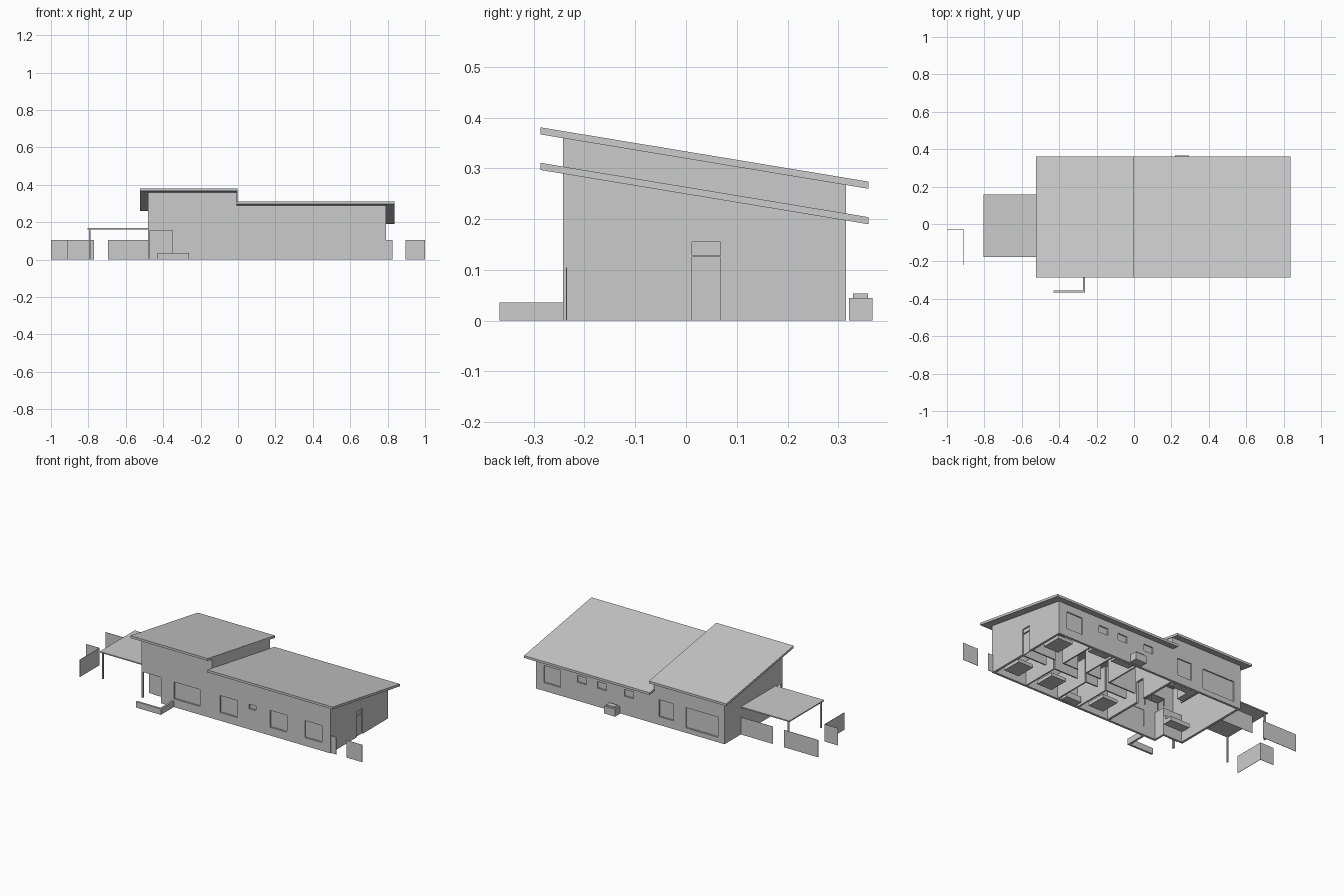
import bpy, bmesh

if "Cube" in bpy.data.objects:
    bpy.data.objects.remove(bpy.data.objects["Cube"])

def mesh_object(name, bm):
    bmesh.ops.recalc_face_normals(bm, faces=bm.faces)
    me = bpy.data.meshes.new(name)
    bm.to_mesh(me)
    bm.free()
    ob = bpy.data.objects.new(name, me)
    bpy.context.collection.objects.link(ob)
    return ob

def add_prism(bm, prof, x0, x1):
    """Extrude a (y, z) profile from x0 to x1."""
    a = [bm.verts.new((x0, y, z)) for y, z in prof]
    f = bm.faces.new(a)
    r = bmesh.ops.extrude_face_region(bm, geom=[f])
    vs = [v for v in r["geom"] if isinstance(v, bmesh.types.BMVert)]
    bmesh.ops.translate(bm, vec=(x1 - x0, 0, 0), verts=vs)

def rect(y0, y1, z0, z1):
    return [(y0, z0), (y1, z0), (y1, z1), (y0, z1)]

def prism(name, prof, x0, x1):
    bm = bmesh.new()
    add_prism(bm, prof, x0, x1)
    return mesh_object(name, bm)

def boxes(name, items):
    """One object from boxes given as (x0, x1, y0, y1, z0, z1)."""
    bm = bmesh.new()
    for x0, x1, y0, y1, z0, z1 in items:
        add_prism(bm, rect(y0, y1, z0, z1), x0, x1)
    return mesh_object(name, bm)

def cut(ob, *cutters):
    for c in cutters:
        m = ob.modifiers.new("cut", 'BOOLEAN')
        m.operation, m.solver, m.object = 'DIFFERENCE', 'EXACT', c
    dg = bpy.context.evaluated_depsgraph_get()
    me = bpy.data.meshes.new_from_object(ob.evaluated_get(dg))
    ob.modifiers.clear()
    ob.data = me
    for c in cutters:
        bpy.data.objects.remove(c)

F, B, L, R, T = -0.242, 0.315, -0.48, 0.79, 0.014   # wall faces, thickness
SLOPE = -0.1655
def under(y, base):                                 # underside of a roof
    return base + SLOPE * (y + 0.287)

def wall_profile(base, inset=0.0, z0=0.0):
    y0, y1 = F + inset, B - inset
    extra = 0.1 if inset else 0.001
    return [(y0, z0), (y1, z0), (y1, under(y1, base) + extra), (y0, under(y0, base) + extra)]

HIGH, LOW = 0.367, 0.297

# pitched roofs
for name, base, x0, x1 in (("high_roof", HIGH, -0.523, -0.003), ("low_roof", LOW, -0.008, 0.837)):
    prof = [(y, under(y, base) + h) for y, h in ((-0.287, 0), (0.36, 0), (0.36, 0.014), (-0.287, 0.014))]
    prism(name, prof, x0, x1)

# window openings: x0, x1, z0, z1
front = [(-0.26, -0.085, 0.05, 0.153), (0.05, 0.165, 0.05, 0.153), (0.245, 0.29, 0.125, 0.153),
         (0.385, 0.5, 0.05, 0.153), (0.62, 0.733, 0.05, 0.153)]
back = [(0.625, 0.735, 0.05, 0.153), (0.447, 0.51, 0.112, 0.153), (0.315, 0.376, 0.112, 0.153),
        (0.133, 0.194, 0.112, 0.153), (-0.137, -0.04, 0.05, 0.153), (-0.435, -0.22, 0.03, 0.153)]

holes, panes = [], []
for wins, y in ((front, F), (back, B)):
    s = 1 if y < 0 else -1
    for x0, x1, z0, z1 in wins:
        holes.append((x0, x1, y - 0.02, y + 0.02, z0, z1))
        p = sorted((y + s * 0.007, y + s * 0.011))
        panes.append((x0, x1, p[0], p[1], z0, z1))
        # slim frame sills
        panes.append((x0, x1, p[0] - 0.002, p[1] + 0.002, z0, z0 + 0.003))
boxes("window_panes", panes)

# hollow high wing with a corner porch cut out
high = prism("high_walls", wall_profile(HIGH), L, -0.006)
porch = (-0.5, -0.35, -0.26, -0.17, -0.05, 0.157)
cut(high,
    prism("inner_cut", wall_profile(HIGH, T, -0.1), L + T, -0.006 - T),
    boxes("hole_cut", [h for h in holes if h[0] < 0] + [porch, (-0.03, 0.02, 0.012, 0.068, -0.05, 0.125)]))

# hollow low wing, open towards the high wing, with end door
low = prism("low_walls", wall_profile(LOW), -0.006, R)
cut(low,
    prism("inner_cut", wall_profile(LOW, T, -0.1), -0.05, R - T),
    boxes("hole_cut", [h for h in holes if h[0] > 0] +
          [(R - 0.03, R + 0.03, 0.012, 0.068, -0.05, 0.125),
           (R - 0.03, R + 0.03, 0.012, 0.068, 0.128, 0.155)]))
boxes("end_door", [(R - 0.011, R - 0.007, 0.012, 0.068, 0, 0.125),
                   (R - 0.011, R - 0.007, 0.012, 0.068, 0.128, 0.155)])

# porch recess: back wall, side wall, soffit, door, corner post
boxes("porch_walls", [(L, -0.35, -0.17, -0.158, 0, 0.157), (-0.35, -0.338, F + T, -0.158, 0, 0.157),
                      (L + T, -0.338, F + T, -0.158, 0.157, 0.165)])
boxes("entry_door", [(-0.446, -0.385, -0.173, -0.17, 0, 0.135)])
boxes("porch_post", [(L, L + 0.01, F, F + 0.01, 0, 0.158)])

# carport with two posts
boxes("carport_roof", [(-0.805, L, -0.177, 0.157, 0.161, 0.168)])
boxes("carport_posts", [(-0.797, -0.789, y, y + 0.008, 0, 0.162) for y in (-0.17, 0.142)])

# fences
H = 0.105
boxes("fence_panels", [
    (0.895, 1.0, -0.236, -0.234, 0, H), (R, 0.825, -0.236, -0.234, 0, H),
    (-1.0, -0.77, 0.157, 0.159, 0, H), (-0.695, L, 0.157, 0.159, 0, H),
    (-1.0, -0.912, -0.032, -0.03, 0, H), (-0.912, -0.91, -0.22, -0.03, 0, H)])

# low garden wall
boxes("garden_wall", [(-0.43, -0.262, -0.367, -0.355, 0, 0.036), (-0.274, -0.262, -0.355, F, 0, 0.036)])

# outdoor unit
boxes("outdoor_unit", [(0.22, 0.295, 0.321, 0.367, 0, 0.045), (0.23, 0.285, 0.329, 0.359, 0.045, 0.054)])

# interior partitions along a central corridor, with door gaps
PH, t = 0.15, 0.008
parts = []
fx, bx = [0.0, 0.2, 0.34, 0.56, R - T], [0.0, 0.24, 0.4, 0.56, R - T]
for xs, yc, ye in ((fx, 0.0, F + T), (bx, 0.075, B - T)):
    for a, b in zip(xs, xs[1:]):
        parts.append((a + 0.06, b, yc, yc + t, 0, PH))
    for x in xs[1:-1]:
        y0, y1 = sorted((yc, ye))
        parts.append((x - t / 2, x + t / 2, y0, y1, 0, PH))
parts.append((-0.2, -0.192, 0.16, B - T, 0, PH))
boxes("partitions", parts)

# furniture: beds, baths, counter, table, sofa
beds = [(0.64, 0.74, 0.13, 0.25), (0.64, 0.74, -0.2, -0.08), (0.41, 0.51, -0.2, -0.08), (0.05, 0.15, -0.2, -0.08)]
boxes("beds", [(a, b, c, d, 0.015, 0.035) for a, b, c, d in beds])
boxes("baths", [(0.42, 0.54, 0.26, 0.3, 0, 0.035), (0.26, 0.38, 0.26, 0.3, 0, 0.035), (0.22, 0.32, -0.225, -0.18, 0, 0.035)])
boxes("kitchen_counter", [(-0.19, -0.03, 0.26, 0.3, 0, 0.052), (-0.19, -0.15, 0.18, 0.26, 0, 0.052)])
boxes("table_top", [(-0.15, -0.05, 0.02, 0.08, 0.04, 0.045)])
boxes("table_legs", [(x, x + 0.006, y, y + 0.006, 0, 0.04) for x in (-0.148, -0.058) for y in (0.022, 0.072)])
boxes("sofa", [(-0.4, -0.27, -0.06, -0.015, 0, 0.025), (-0.4, -0.27, -0.075, -0.06, 0, 0.05)])
